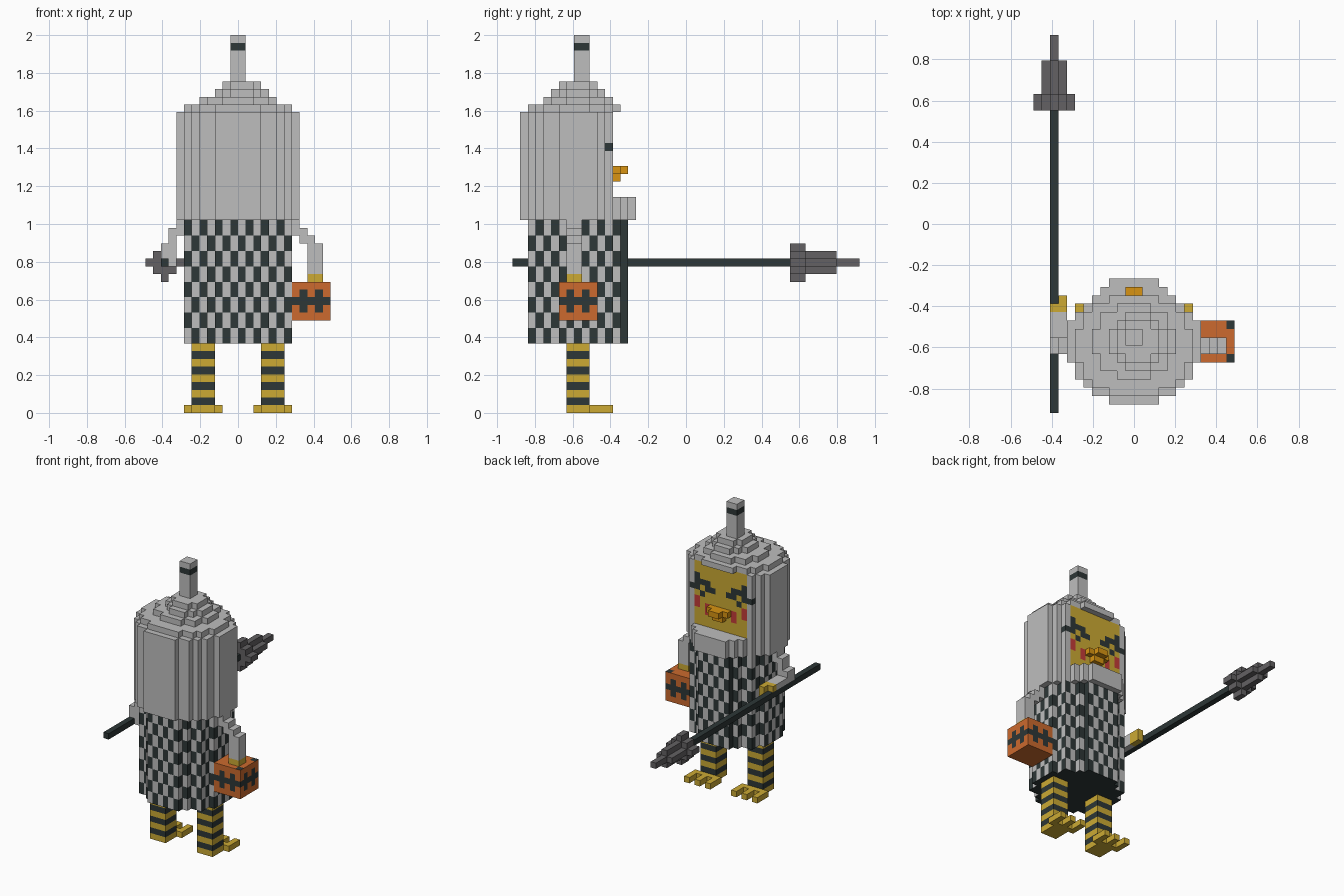
import bpy, bmesh

if "Cube" in bpy.data.objects:
    bpy.data.objects.remove(bpy.data.objects["Cube"])

U = 2 / 49          # block size; cells are (x, j, k), j runs front(-y) to back(+y)
J0 = 22.5           # y offset in cells


def material(name, rgb):
    lin = [c / 255 / 12.92 if c < 11 else ((c / 255 + 0.055) / 1.055) ** 2.4 for c in rgb]
    m = bpy.data.materials.new(name)
    m.diffuse_color = (*lin, 1)
    m.use_nodes = True
    m.node_tree.nodes["Principled BSDF"].inputs["Base Color"].default_value = m.diffuse_color
    return m


GREY, DARK, YELLOW, ORANGE, BEAK, METAL, RED = range(7)
MATS = [material("pale grey", (190, 190, 190)), material("charcoal", (45, 55, 55)),
        material("yellow", (204, 170, 52)), material("orange", (204, 106, 46)),
        material("beak amber", (216, 148, 18)), material("metal grey", (99, 97, 99)),
        material("cheek red", (196, 60, 56))]


def box(x0, x1, j0, j1, k0, k1):
    return {(x, j, k) for x in range(x0, x1) for j in range(j0, j1) for k in range(k0, k1)}


def disc(cx, cj, rx, rj, k0, k1):
    return {(x, j, k) for x, j, k in box(-9, 10, 0, 18, k0, k1)
            if ((x + .5 - cx) / rx) ** 2 + ((j + .5 - cj) / rj) ** 2 < 1}


def build(name, cells, rule):
    """Outer skin of a set of blocks; rule is a colour or f(cell, axis, sign)."""
    bm, verts = bmesh.new(), {}

    def vert(p):
        if p not in verts:
            verts[p] = bm.verts.new((p[0] * U, (p[1] - J0) * U, p[2] * U))
        return verts[p]

    for c in sorted(cells):
        for axis in range(3):
            for s in (-1, 1):
                n = list(c)
                n[axis] += s
                if tuple(n) in cells:
                    continue
                a, b = (axis + 1) % 3, (axis + 2) % 3
                loop = []
                for da, db in ((0, 0), (1, 0), (1, 1), (0, 1))[::s]:
                    p = list(c)
                    p[axis] += s > 0
                    p[a] += da
                    p[b] += db
                    loop.append(vert(tuple(p)))
                f = bm.faces.new(loop)
                f.material_index = rule(c, axis, s) if callable(rule) else rule
    # keep only the colours this part uses
    used = sorted({f.material_index for f in bm.faces})
    for f in bm.faces:
        f.material_index = used.index(f.material_index)
    me = bpy.data.meshes.new(name)
    bm.to_mesh(me)
    bm.free()
    for i in used:
        me.materials.append(MATS[i])
    ob = bpy.data.objects.new(name, me)
    bpy.context.collection.objects.link(ob)
    return ob


def mirror(cells):
    return {(-1 - x, j, k) for x, j, k in cells}


# Striped legs and three-toed feet
leg = box(3, 6, 7, 10, 1, 9)
foot = box(3, 6, 7, 10, 0, 1) | box(2, 7, 10, 11, 0, 1)
for t in (2, 4, 6):
    foot |= box(t, t + 1, 11, 13, 0, 1)
for side, flip in (("right", lambda c: c), ("left", mirror)):
    build(side + "_leg", flip(leg), lambda c, a, s: DARK if c[2] % 2 else YELLOW)
    build(side + "_foot", flip(foot), YELLOW)


# Checked dress
def dress_rule(c, axis, s):
    if axis == 2:
        return DARK
    if axis == 0 and c[1] == 14:
        return DARK
    across = c[0] if axis == 1 else c[1]
    return DARK if ((c[2] - 9) // 2 + across) % 2 == 0 else GREY


build("dress", disc(0, 8.5, 7, 6.5, 9, 25), dress_rule)

# Hood: full collar ring, then walls open at the face, then stepped crown
hood = {c for c in disc(0, 8.5, 8, 7.5, 25, 39)
        if (c[1] < 12 or c[2] < 28)
        and (c[1] < 12 or -(18 - c[1]) <= c[0] < 18 - c[1])}
hood |= disc(0, 8, 7, 6, 39, 40) | disc(0, 8.5, 5, 4.5, 40, 41)
hood |= disc(.5, 8.5, 3.5, 3.5, 41, 42) | disc(.5, 8.5, 2.5, 2.5, 42, 43)
build("hood", hood, GREY)
build("top_spike", box(-1, 1, 8, 10, 43, 49), lambda c, a, s: DARK if c[2] == 47 else GREY)

# Face slab with eyes and cheeks, mirrored about the middle
EYES = {(4, 36), (2, 35), (3, 35), (4, 35), (1, 34), (4, 34), (5, 34), (2, 34), (3, 33)}
CHEEKS = {(4, 31), (4, 32), (2, 30), (2, 31)}


def face_rule(c, axis, s):
    spot = (c[0] if c[0] >= 0 else -1 - c[0], c[2])
    if spot in EYES:
        return DARK
    if spot in CHEEKS:
        return RED
    return GREY if spot[0] == 5 else YELLOW


build("face", box(-6, 6, 12, 13, 28, 39), face_rule)
build("beak", box(-2, 2, 13, 14, 31, 32) | box(-1, 1, 14, 15, 31, 32)
      | box(-1, 1, 13, 14, 30, 31), BEAK)

# Arms: one hangs down with the basket, one reaches towards +y with the spear
shoulder = box(7, 8, 7, 9, 23, 25) | box(8, 9, 7, 9, 22, 24)
build("right_arm", shoulder | box(8, 10, 7, 9, 22, 23) | box(9, 11, 7, 9, 18, 22), GREY)
build("right_hand", box(9, 11, 7, 9, 17, 18), YELLOW)
build("left_arm", mirror(shoulder | box(8, 10, 7, 9, 20, 22)
                         | box(8, 10, 7, 12, 20, 21) | box(8, 9, 7, 12, 19, 20)), GREY)
build("left_hand", mirror(box(8, 9, 12, 14, 19, 21) | box(9, 10, 12, 13, 20, 21)), YELLOW)


# Basket with a zigzag band
def basket_rule(c, axis, s):
    if axis == 2:
        return DARK if s > 0 and c[0] == 11 and c[1] in (6, 10) else ORANGE
    across = c[0] - 7 if axis == 1 else c[1] - 6
    band = c[2] == 14 or (c[2] in (13, 15) and across in (1, 3))
    return DARK if band else ORANGE


build("basket", box(7, 12, 6, 11, 12, 17), basket_rule)

# Spear
build("spear_shaft", box(-10, -9, 0, 36, 19, 20), DARK)
build("spear_head", box(-12, -7, 36, 38, 19, 20) | box(-10, -9, 36, 38, 17, 22)
      | box(-11, -8, 36, 38, 18, 21) | box(-11, -8, 38, 42, 19, 20)
      | box(-10, -9, 38, 42, 18, 21) | box(-10, -9, 42, 45, 19, 20), METAL)
